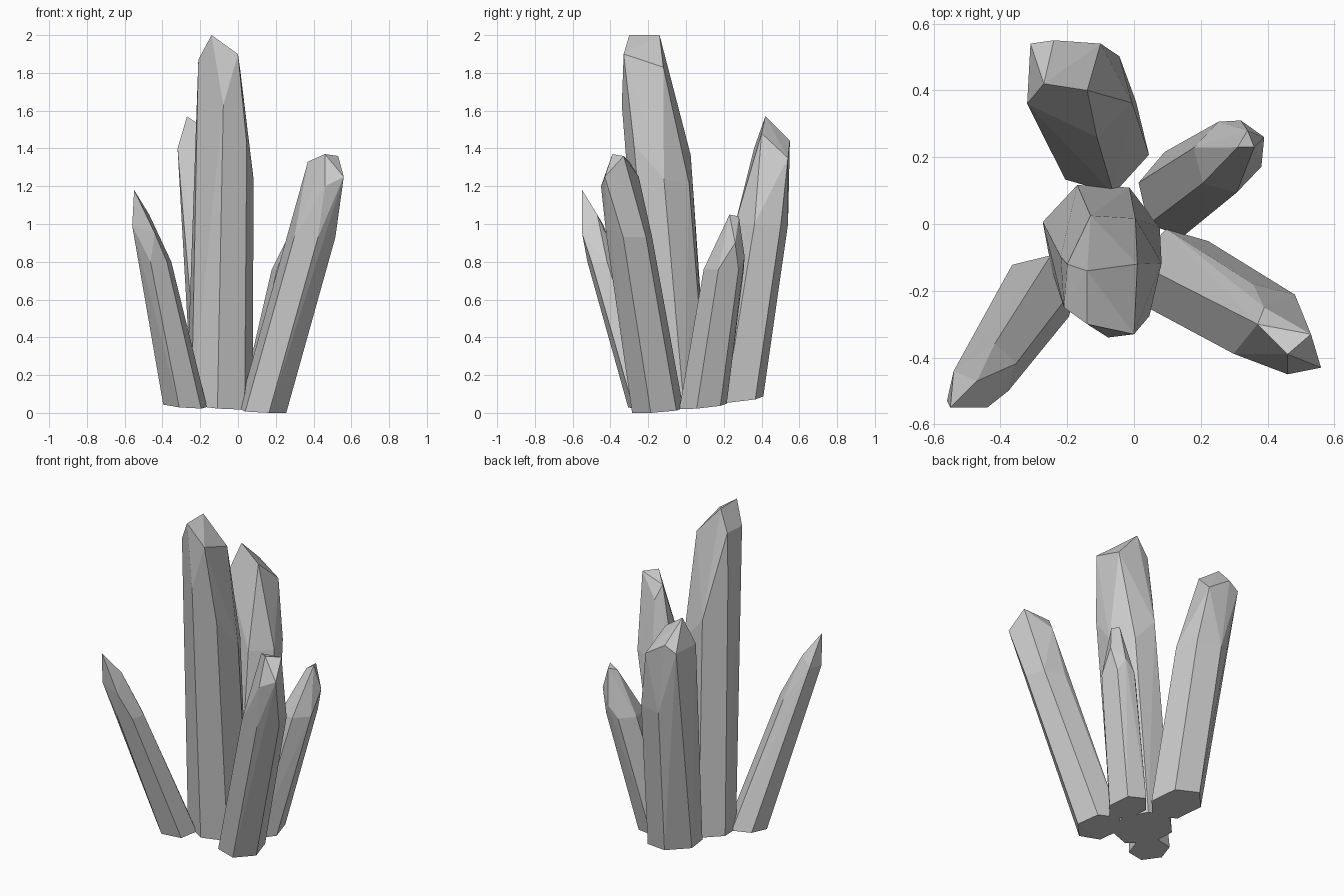
import bpy
import bmesh
from math import cos, sin, radians, tau
from mathutils import Vector

default_cube = bpy.data.objects.get("Cube")
if default_cube:
    bpy.data.objects.remove(default_cube, do_unlink=True)

# One plain stone colour for the whole cluster
stone = bpy.data.materials.new("grey_stone")
stone.use_nodes = True
stone.diffuse_color = (0.6, 0.6, 0.6, 1)
shader = stone.node_tree.nodes["Principled BSDF"]
shader.inputs["Base Color"].default_value = stone.diffuse_color
shader.inputs["Roughness"].default_value = 0.8


def ground(x, y):
    """Height of the slightly sloping underside of the cluster."""
    return max(0, 0.035 + 0.1 * y - 0.08 * x)


def ring(centre, radii, sides, roll):
    """Corners of a stretched polygon around a centre, in the level plane."""
    for i in range(sides):
        angle = radians(roll) + tau * i / sides
        yield (centre[0] + radii[0] * cos(angle),
               centre[1] + radii[1] * sin(angle))


def crystal(name, foot, foot_radii, shoulder, shoulder_radii, tip,
            sides=6, roll=45, slope=(0, 0)):
    """Faceted shard: foot ring, shoulder ring and a cut tip, hulled together."""
    bm = bmesh.new()
    for x, y in ring(foot, foot_radii, sides, roll):
        bm.verts.new((x, y, ground(x, y)))
    for x, y in ring(shoulder, shoulder_radii, sides, roll):
        tilt = slope[0] * (x - shoulder[0]) + slope[1] * (y - shoulder[1])
        bm.verts.new((x, y, shoulder[2] + tilt))
    for corner in tip:
        bm.verts.new(Vector(corner))

    # Wrap the corners, drop leftovers and merge nearly flat facets
    bmesh.ops.convex_hull(bm, input=bm.verts[:])
    loose = [v for v in bm.verts if not v.link_faces]
    bmesh.ops.delete(bm, geom=loose, context="VERTS")
    bmesh.ops.dissolve_limit(bm, angle_limit=radians(3),
                             verts=bm.verts[:], edges=bm.edges[:])
    bmesh.ops.recalc_face_normals(bm, faces=bm.faces[:])

    mesh = bpy.data.meshes.new(name)
    bm.to_mesh(mesh)
    bm.free()
    mesh.materials.append(stone)
    shard = bpy.data.objects.new(name, mesh)
    bpy.context.collection.objects.link(shard)
    return shard


# Tall shard in the middle, with a ridge running front to back
crystal("centre_crystal",
        foot=(-0.1, -0.04), foot_radii=(0.18, 0.17),
        shoulder=(-0.07, -0.15, 1.45), shoulder_radii=(0.155, 0.19),
        tip=[(-0.14, -0.3, 2), (-0.14, -0.14, 2),
             (0, -0.33, 1.9), (0.01, -0.12, 1.83),
             (-0.2, -0.12, 1.87), (-0.21, -0.25, 1.87)],
        sides=7, roll=10, slope=(-1.2, -0.9))

# Shard leaning forward to the left
crystal("front_left_crystal",
        foot=(0.13, -0.15), foot_radii=(0.13, 0.14),
        shoulder=(0.39, -0.3, 0.93), shoulder_radii=(0.13, 0.125),
        tip=[(0.53, -0.33, 1.36), (0.56, -0.43, 1.25),
             (0.46, -0.45, 1.2), (0.37, -0.3, 1.33),
             (0.46, -0.39, 1.37), (0.39, -0.25, 1.25)])

# Slim shard leaning forward to the right
crystal("front_right_crystal",
        foot=(-0.28, -0.2), foot_radii=(0.12, 0.11),
        shoulder=(-0.44, -0.44, 0.8), shoulder_radii=(0.09, 0.085),
        tip=[(-0.55, -0.55, 1.18), (-0.56, -0.53, 0.99),
             (-0.44, -0.55, 0.95), (-0.47, -0.47, 1.05),
             (-0.54, -0.44, 1)],
        roll=15)

# Broad shard leaning backward
crystal("back_crystal",
        foot=(-0.1, 0.25), foot_radii=(0.15, 0.165),
        shoulder=(-0.15, 0.4, 1), shoulder_radii=(0.15, 0.145),
        tip=[(-0.27, 0.42, 1.57), (-0.14, 0.4, 1.48),
             (-0.31, 0.54, 1.4), (-0.24, 0.55, 1.44),
             (-0.1, 0.54, 1.35), (-0.32, 0.36, 1.4)])

# Short shard leaning backward to the left
crystal("back_left_crystal",
        foot=(0.12, 0.09), foot_radii=(0.11, 0.13),
        shoulder=(0.28, 0.2, 0.76), shoulder_radii=(0.105, 0.11),
        tip=[(0.34, 0.28, 1.04), (0.36, 0.23, 1.05),
             (0.31, 0.23, 1.02), (0.39, 0.26, 0.9),
             (0.32, 0.31, 0.83)])
